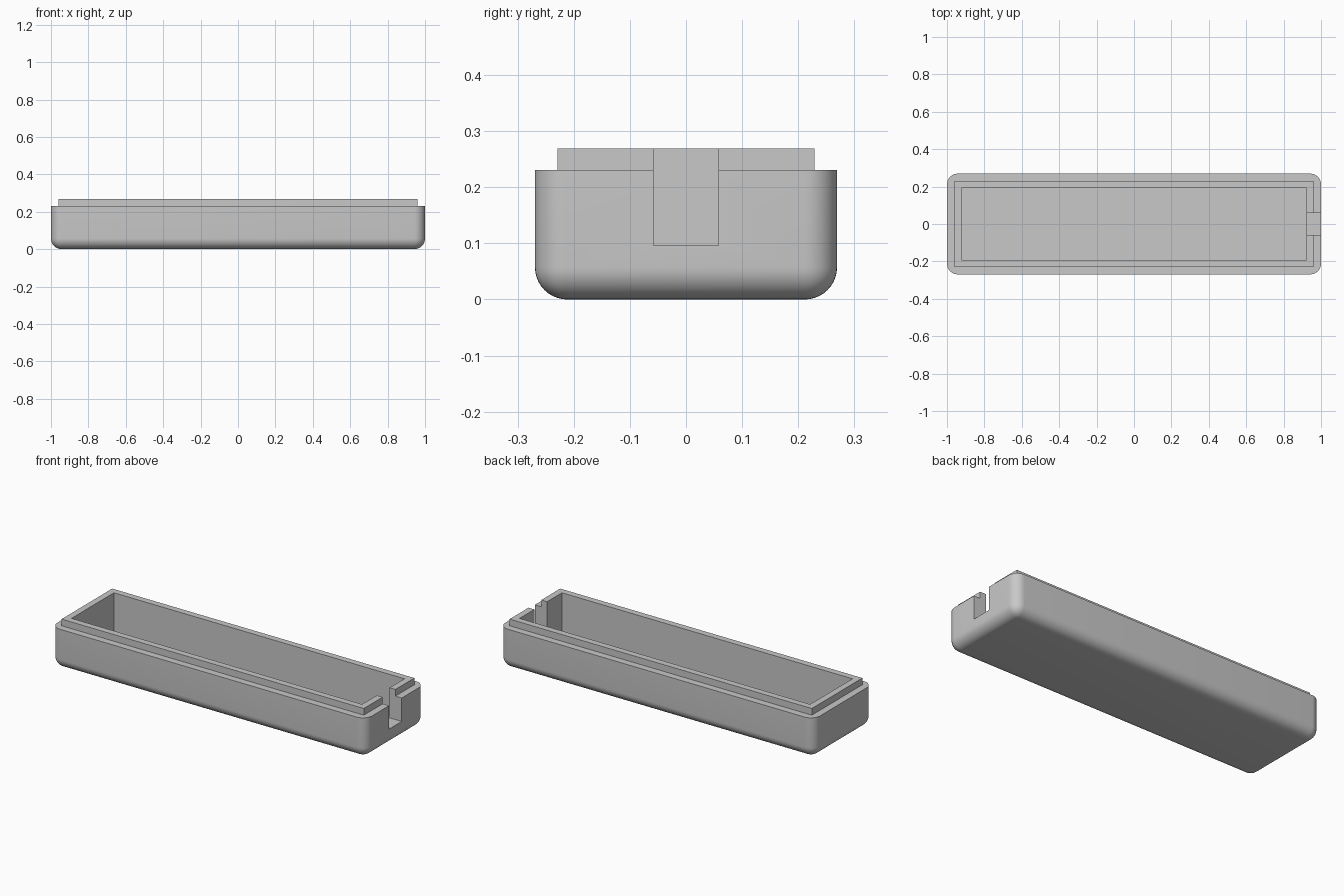
import bpy, bmesh, math

if "Cube" in bpy.data.objects:
    bpy.data.objects.remove(bpy.data.objects["Cube"], do_unlink=True)

# Single plastic colour
grey = bpy.data.materials.new("grey plastic")
grey.use_nodes = True
GREY = (0.58, 0.58, 0.58, 1)
grey.diffuse_color = GREY
grey.node_tree.nodes["Principled BSDF"].inputs["Base Color"].default_value = GREY

UNIT = 2 / 52           # one wall step
HALF_L, HALF_W = 26 * UNIT, 7 * UNIT
RIM, TOP = 6 * UNIT, 7 * UNIT


def box(name, low, high, radius=0):
    """Box between two corners; a radius rounds every edge except the top ones."""
    bm = bmesh.new()
    bmesh.ops.create_cube(bm, size=1)
    for v in bm.verts:
        v.co = [a + (b - a) * (c + 0.5) for a, b, c in zip(low, high, v.co)]
    if radius:
        edges = [e for e in bm.edges if min(v.co.z for v in e.verts) < high[2] - 0.001]
        bmesh.ops.bevel(bm, geom=edges, offset=radius, segments=10,
                        profile=0.5, affect='EDGES')
    mesh = bpy.data.meshes.new(name)
    bm.to_mesh(mesh)
    bm.free()
    mesh.materials.append(grey)
    obj = bpy.data.objects.new(name, mesh)
    bpy.context.collection.objects.link(obj)
    return obj


def combine(target, other, operation):
    """Apply a boolean and drop the helper."""
    bpy.context.view_layer.objects.active = target
    mod = target.modifiers.new(operation.lower(), 'BOOLEAN')
    mod.operation, mod.object, mod.solver = operation, other, 'EXACT'
    bpy.ops.object.modifier_apply(modifier=mod.name)
    bpy.data.objects.remove(other, do_unlink=True)


# Rounded outer shell
case = box("case_bottom", (-HALF_L, -HALF_W, 0), (HALF_L, HALF_W, RIM), 1.5 * UNIT)

# Raised inner lip that seats the lid, with a little clearance
ledge = 1.04 * UNIT
lip = box("lip", (ledge - HALF_L, ledge - HALF_W, RIM - UNIT),
          (HALF_L - ledge, HALF_W - ledge, TOP))
combine(case, lip, 'UNION')

# Hollow interior with a thin floor
wall, floor = 2 * UNIT, UNIT
cavity = box("cavity", (wall - HALF_L, wall - HALF_W, floor),
             (HALF_L - wall, HALF_W - wall, TOP + UNIT))
combine(case, cavity, 'DIFFERENCE')

# Cable slot through the end wall
slot = box("cable_slot", (HALF_L - 3 * UNIT, -1.5 * UNIT, 2.5 * UNIT),
           (HALF_L + UNIT, 1.5 * UNIT, TOP + UNIT))
combine(case, slot, 'DIFFERENCE')

# Smooth rounded edges, crisp rims
bpy.ops.object.select_all(action='DESELECT')
case.select_set(True)
bpy.context.view_layer.objects.active = case
bpy.ops.object.shade_smooth_by_angle(angle=math.radians(30))
